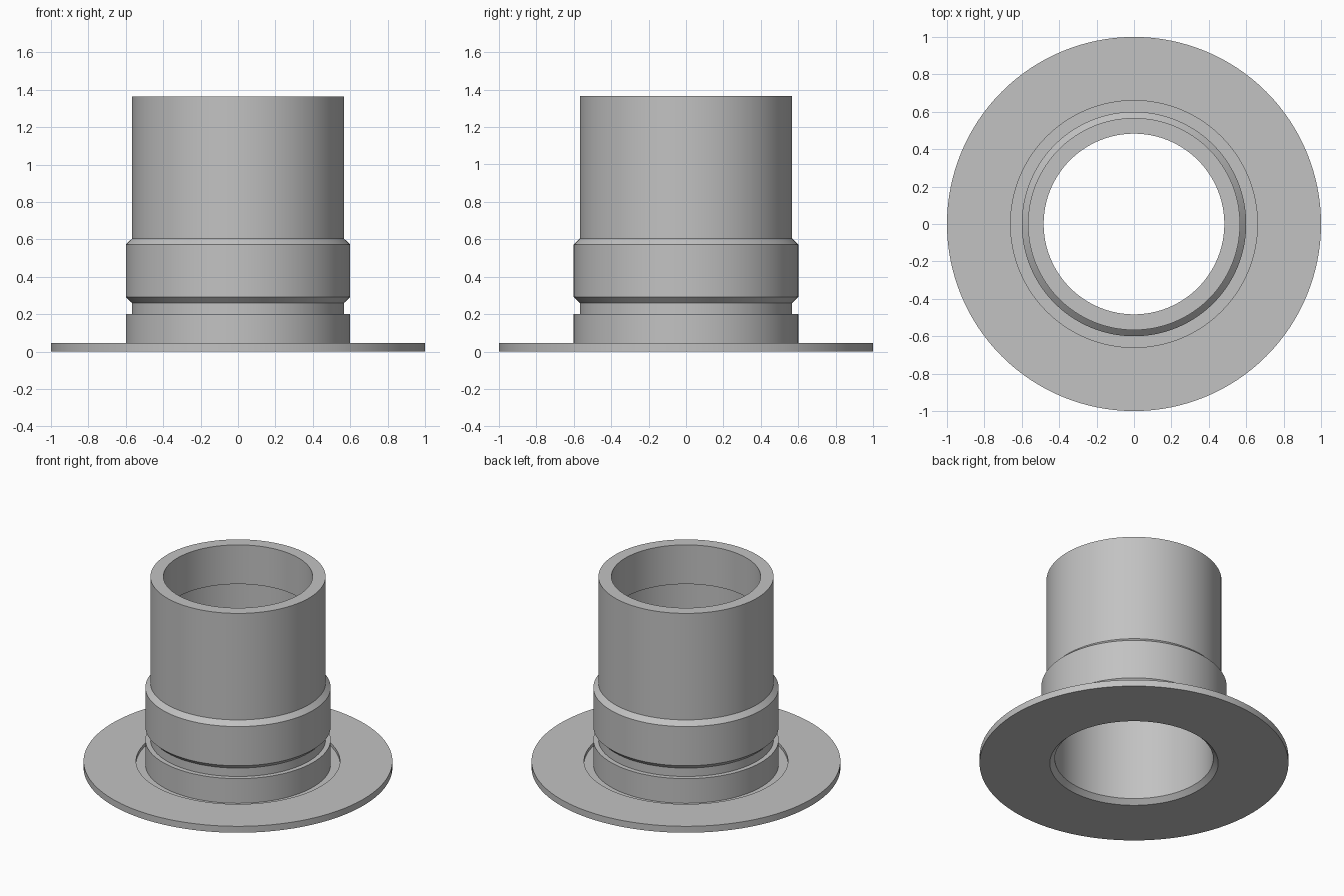
import bpy
import bmesh
import math

if "Cube" in bpy.data.objects:
    bpy.data.objects.remove(bpy.data.objects["Cube"], do_unlink=True)

SEGMENTS = 128

# Plain grey metal
metal = bpy.data.materials.new("grey_metal")
metal.use_nodes = True
grey = (0.54, 0.54, 0.54, 1)
metal.diffuse_color = grey
metal.node_tree.nodes["Principled BSDF"].inputs["Base Color"].default_value = grey


def lathe(name, profile, material):
    """Revolve a closed (radius, height) profile around z."""
    bm = bmesh.new()
    rings = []
    for radius, z in profile:
        ring = []
        for i in range(SEGMENTS):
            a = math.tau * i / SEGMENTS
            ring.append(bm.verts.new((radius * math.cos(a), radius * math.sin(a), z)))
        rings.append(ring)
    for k, lower in enumerate(rings):
        upper = rings[(k + 1) % len(rings)]
        for i in range(SEGMENTS):
            j = (i + 1) % SEGMENTS
            bm.faces.new((lower[i], lower[j], upper[j], upper[i]))
    bmesh.ops.recalc_face_normals(bm, faces=bm.faces)
    mesh = bpy.data.meshes.new(name)
    bm.to_mesh(mesh)
    bm.free()
    mesh.materials.append(material)
    obj = bpy.data.objects.new(name, mesh)
    bpy.context.collection.objects.link(obj)
    bpy.ops.object.select_all(action="DESELECT")
    obj.select_set(True)
    bpy.context.view_layer.objects.active = obj
    bpy.ops.object.shade_smooth_by_angle(angle=math.radians(25))
    return obj


# Radii and heights shared along the sleeve
collar, tube, bore, wide_bore = 0.6, 0.567, 0.483, 0.513
flange_top, relief_floor, top = 0.046, 0.024, 1.365

flange = [(1.0, 0), (1.0, flange_top)]
relief_groove = [(0.66, flange_top), (0.66, relief_floor), (collar, relief_floor)]
lower_collar = [(collar, 0.2), (tube, 0.2)]
chamfered_band = [(tube, 0.26), (collar, 0.292), (collar, 0.572), (tube, 0.604)]
tube_rim = [(tube, top), (bore, top)]
stepped_bore = [(bore, 1.085), (wide_bore, 1.085), (wide_bore, 0.032), (0.545, 0)]

lathe("flanged_sleeve",
      flange + relief_groove + lower_collar + chamfered_band + tube_rim + stepped_bore,
      metal)
